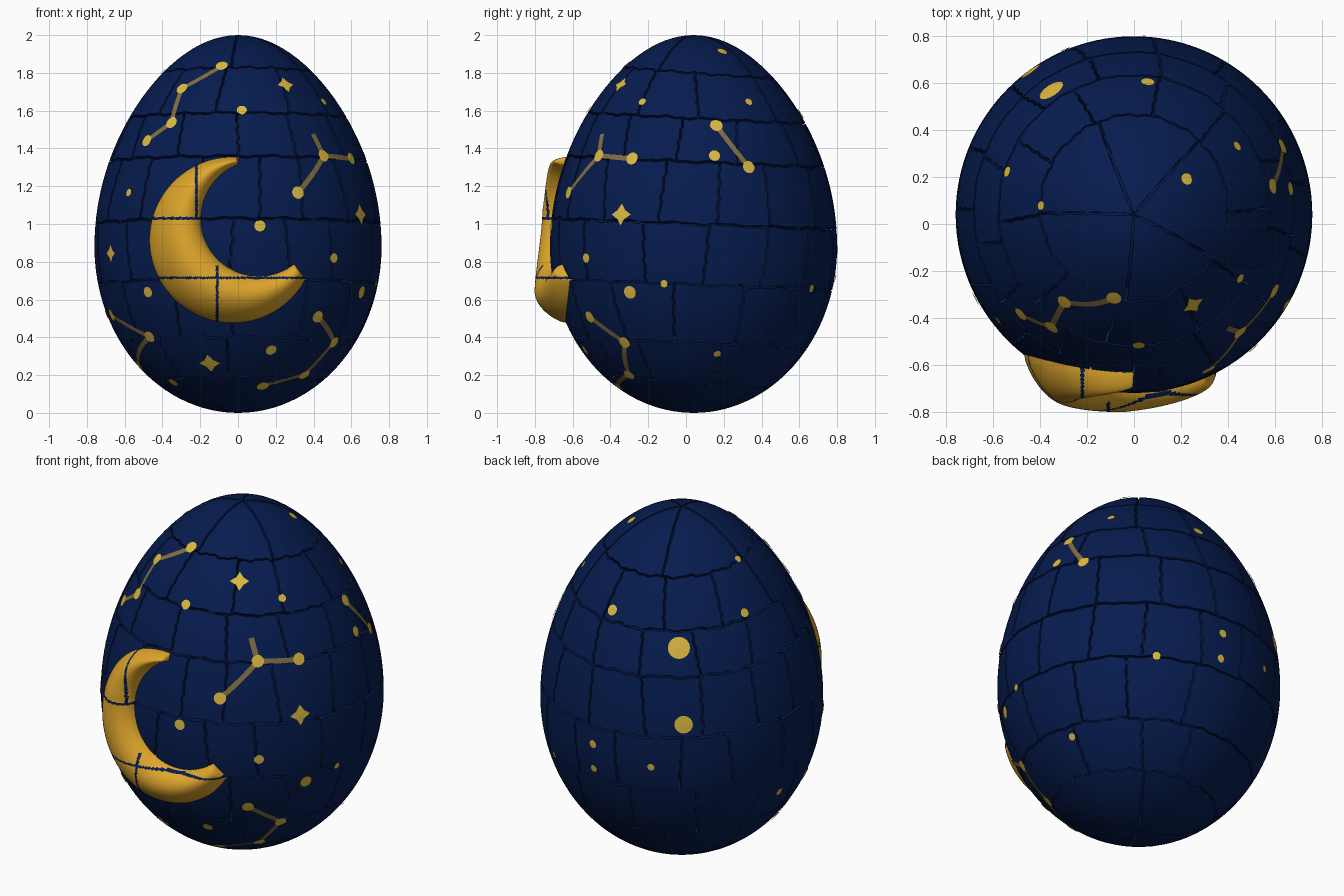
import bpy, bmesh, math, random
from mathutils import Vector

if "Cube" in bpy.data.objects:
    bpy.data.objects.remove(bpy.data.objects["Cube"])

random.seed(7)
CY, ZM = 0.04, 0.88          # egg axis offset and height of widest ring


def material(name, rgb):
    m = bpy.data.materials.new(name)
    m.diffuse_color = (*rgb, 1)
    m.use_nodes = True
    m.node_tree.nodes["Principled BSDF"].inputs["Base Color"].default_value = m.diffuse_color
    return m


NAVY = material("navy", (0.0018, 0.0115, 0.078))
GOLD = material("moon_gold", (0.74, 0.385, 0.025))
STAR = material("star_yellow", (0.72, 0.49, 0.055))
LINK = material("dull_gold", (0.22, 0.155, 0.055))


def finish(name, bm, mats, smooth=True):
    me = bpy.data.meshes.new(name)
    bm.to_mesh(me)
    bm.free()
    for m in mats:
        me.materials.append(m)
    for p in me.polygons:
        p.use_smooth = smooth
    ob = bpy.data.objects.new(name, me)
    bpy.context.collection.objects.link(ob)
    return ob


# Egg surface helpers
def radius(z):
    t = (z - ZM) / (ZM if z < ZM else 2 - ZM)
    f = 1 - 0.12 * t * t if t > 0 else 1
    return 0.76 * math.sqrt(max(0, 1 - t * t)) * f


def height(phi):
    c = -math.cos(phi)
    return ZM + c * (ZM if c < 0 else 2 - ZM)


def polar(z):
    t = (z - ZM) / (ZM if z < ZM else 2 - ZM)
    return math.acos(max(-1, min(1, -t)))


def normal(az, z):
    z = min(max(z, 0.003), 1.997)
    slope = (radius(z + 0.002) - radius(z - 0.002)) / 0.004
    return Vector((math.cos(az), math.sin(az), -slope)).normalized()


def surf(az, z, off=0.0):
    r = radius(z)
    return Vector((r * math.cos(az), CY + r * math.sin(az), z)) + normal(az, z) * off


def seen(view, u, v):
    """Angle and height of the egg point seen at (u, v) from a view (azimuth, elevation)."""
    a, e = (math.radians(d) for d in view)
    z = 1 + v
    for _ in range(40):
        d = math.sqrt(max(0, radius(min(max(z, 0.01), 1.99)) ** 2 - u * u))
        z = 0.5 * z + 0.5 * (1 + (v + d * math.sin(e)) / math.cos(e))
    z = min(max(z, 0.01), 1.99)
    return a + math.asin(max(-1, min(1, u / radius(z)))), z


def ribbon(bm, start, end, width, off, steps=10):
    path = [(start[0] + (end[0] - start[0]) * i / steps,
             start[1] + (end[1] - start[1]) * i / steps) for i in range(steps + 1)]
    pts = [surf(a, z, off) for a, z in path]
    rows = []
    for i, (a, z) in enumerate(path):
        t = pts[min(i + 1, steps)] - pts[max(i - 1, 0)]
        s = t.cross(normal(a, z)).normalized() * width / 2
        rows.append((bm.verts.new(pts[i] - s), bm.verts.new(pts[i] + s)))
    for (a, b), (c, d) in zip(rows, rows[1:]):
        bm.faces.new((b, d, c, a))


def patch(bm, az, z, size, points=0):
    """Round dot, or a star with concave sides, laid on the surface."""
    n, c = normal(az, z), surf(az, z, 0.006)
    right = Vector((-math.sin(az), math.cos(az), 0))
    up = n.cross(right)
    ring = []
    for i in range(16):
        a = 2 * math.pi * i / 16
        r = size * (1 if not points else (1, 0.68, 0.56, 0.68)[i % 4])
        p = c + right * r * math.cos(a) + up * r * math.sin(a) - n * r * r / 1.5
        ring.append(bm.verts.new(p))
    mid = bm.verts.new(c)
    for i in range(16):
        bm.faces.new((mid, ring[i], ring[(i + 1) % 16]))


# Cracked shell: staggered panels with narrow gaps and deep side walls
GAP, DEPTH, ROWS = 0.0055, 0.09, 10
levels = [0, 0.16, 0.37, 0.68, 1.0, 1.33, 1.56, 1.8, 2]


def ring_phi(k, az):
    """Wavy, slightly tilted crack ring; the first and last are the poles."""
    if k in (0, 8):
        return 0.004 if k == 0 else math.pi - 0.004
    wave = 0.004 * math.sin(17 * az + k) + 0.003 * math.sin(41 * az + 2 * k)
    return polar(levels[k] - 0.03 * math.sin(az) + wave)


bm = bmesh.new()
for k, count in enumerate((6, 10, 13, 15, 15, 13, 10, 5)):
    cuts = [2 * math.pi * (c + 0.37 * k + random.uniform(-0.15, 0.15)) / count
            for c in range(count)]
    lean = [random.uniform(-0.06, 0.06) for _ in range(count)]
    for c in range(count):
        d = (c + 1) % count
        first, last = cuts[c], cuts[d] + (2 * math.pi if d == 0 else 0)
        cols = math.ceil(math.degrees(last - first) / 2.5)
        coords = []
        for j in range(ROWS + 1):
            t = j / ROWS
            line = []
            zmid = height(ring_phi(k, first) * (1 - t) + ring_phi(k + 1, first) * t)
            g = min(GAP / max(radius(zmid), 0.001), (last - first) * 0.4)
            a0 = first + lean[c] * t + 0.008 * math.sin(40 * t + 3 * c) + g
            a1 = last + lean[d] * t + 0.008 * math.sin(40 * t + 3 * d) - g
            for i in range(cols + 1):
                az = a0 + (a1 - a0) * i / cols
                p0 = ring_phi(k, az) + (GAP if k > 0 else 0)
                p1 = ring_phi(k + 1, az) - (GAP if k < 7 else 0)
                line.append((az, height(p0 + (p1 - p0) * t)))
            coords.append(line)
        grid = [[bm.verts.new(surf(*q)) for q in line] for line in coords]
        for a, b in zip(grid, grid[1:]):
            for i in range(cols):
                bm.faces.new((a[i], a[i + 1], b[i + 1], b[i]))
        rim = (coords[0][:-1] + [line[-1] for line in coords[:-1]]
               + coords[-1][:0:-1] + [line[0] for line in coords[:0:-1]])
        top = [bm.verts.new(surf(*q)) for q in rim]
        base = [bm.verts.new(surf(*q, -DEPTH)) for q in rim]
        for i in range(len(rim)):
            n = (i + 1) % len(rim)
            bm.faces.new((top[n], top[i], base[i], base[n]))
finish("egg_shell_panels", bm, [NAVY])

# Inner core closing the gaps
bm = bmesh.new()
bmesh.ops.create_uvsphere(bm, u_segments=48, v_segments=32, radius=1)
for v in bm.verts:
    z = height(math.acos(max(-1, min(1, -v.co.z))))
    r, az = radius(z), math.atan2(v.co.y, v.co.x)
    v.co = Vector((r * math.cos(az), r * math.sin(az), z - 0.95)) * 0.9 + Vector((0, CY, 0.95))
finish("inner_core", bm, [NAVY])

# Crescent moon, bulging off the front of the egg, crossed by the cracks
bm = bmesh.new()
S, T = 260, 40
grid = []
for i in range(S + 1):
    s = i / S
    ao, ai = math.radians(86 + 246 * s), math.radians(111 + 197 * s)
    end = min(1, min(s, 1 - s) / 0.3)
    row = []
    for j in range(T + 1):
        t = j / T
        x = (-0.03 + 0.44 * math.cos(ao)) * (1 - t) + (0.11 + 0.305 * math.cos(ai)) * t
        z = (0.915 + 0.44 * math.sin(ao)) * (1 - t) + (1.03 + 0.305 * math.sin(ai)) * t
        y = CY - math.sqrt(max(0, radius(z) ** 2 - x * x))
        h = 0.125 * math.sin(math.pi * t) ** 0.55 * (0.45 + 0.55 * math.sqrt(end))
        row.append(bm.verts.new((x, y + 0.01 - (h if 0 < i < S else 0), z)))
    grid.append(row)
for a, b in zip(grid, grid[1:]):
    for j in range(T):
        f = bm.faces.new((a[j], b[j], b[j + 1], a[j + 1]))
        p = f.calc_center_median()
        seam = (abs(p.z - 1.03) < 0.007 or abs(p.z - 0.715) < 0.006
                or (p.z > 1.03 and abs(p.x + 0.22) < 0.007)
                or (p.z < 0.78 and abs(p.x + 0.11) < 0.007))
        f.material_index = 1 if seam else 0
finish("crescent_moon", bm, [GOLD, NAVY])

# Stars: (view, u, v above mid height, size, star flag)
FRONT, RIGHT, BACK_L, BACK_R = (-90, 0), (0, 0), (125, 26), (50, -30)
bm = bmesh.new()
stars = [
    (FRONT, .25, .735, .052, 1), (FRONT, -.67, -.155, .05, 1), (FRONT, .645, .05, .058, 1),
    (FRONT, -.15, -.735, .06, 1), (FRONT, .02, .6, .027, 0), (FRONT, -.575, .165, .022, 0),
    (FRONT, .115, -.01, .03, 0), (FRONT, .505, -.18, .027, 0), (FRONT, .65, -.36, .035, 0),
    (FRONT, -.475, -.36, .03, 0), (FRONT, .175, -.665, .03, 0), (FRONT, -.34, -.835, .03, 0),
    (RIGHT, -.27, .645, .022, 0), (RIGHT, .15, .91, .027, 0), (RIGHT, .11, .36, .03, 0),
    (RIGHT, .29, .645, .022, 0), (RIGHT, -.155, -.315, .02, 0), (RIGHT, .125, -.685, .02, 0),
    (BACK_L, -.015, .13, .06, 0), (BACK_L, .01, -.28, .05, 0), (BACK_L, -.37, .335, .03, 0),
    (BACK_L, .335, .32, .024, 0), (BACK_L, .3, .61, .02, 0), (BACK_L, -.28, .81, .015, 0),
    (BACK_L, -.47, -.51, .022, 0), (BACK_L, -.165, -.505, .02, 0), (BACK_L, .52, -.63, .024, 0),
    (BACK_R, .45, .19, .024, 0), (BACK_R, .095, .07, .022, 0),
]
for view, u, v, size, flag in stars:
    patch(bm, *seen(view, u, v), size, flag)

# Constellations: chains of dots joined by dull gold lines
lines = bmesh.new()
chains = [
    (FRONT, [(-.085, .835), (-.295, .715), (-.35, .535), (-.48, .44)]),
    (FRONT, [(.595, .345), (.45, .36), (.315, .165)]),
    (FRONT, [(.42, -.49), (.505, -.625), (.35, -.795), (.13, -.855)]),
    (FRONT, [(-.665, -.48), (-.465, -.595), (-.52, -.745)]),
    (RIGHT, [(.12, .52), (.29, .30)]),
]
for view, pts in chains:
    spots = [seen(view, u, v) for u, v in pts]
    for s in spots:
        patch(bm, *s, 0.034)
    for s, e in zip(spots, spots[1:]):
        ribbon(lines, s, e, 0.028, 0.004)
ribbon(lines, seen(FRONT, .45, .36), seen(FRONT, .395, .475), 0.03, 0.004)
finish("stars", bm, [STAR], False)
finish("constellation_lines", lines, [LINK], False)
